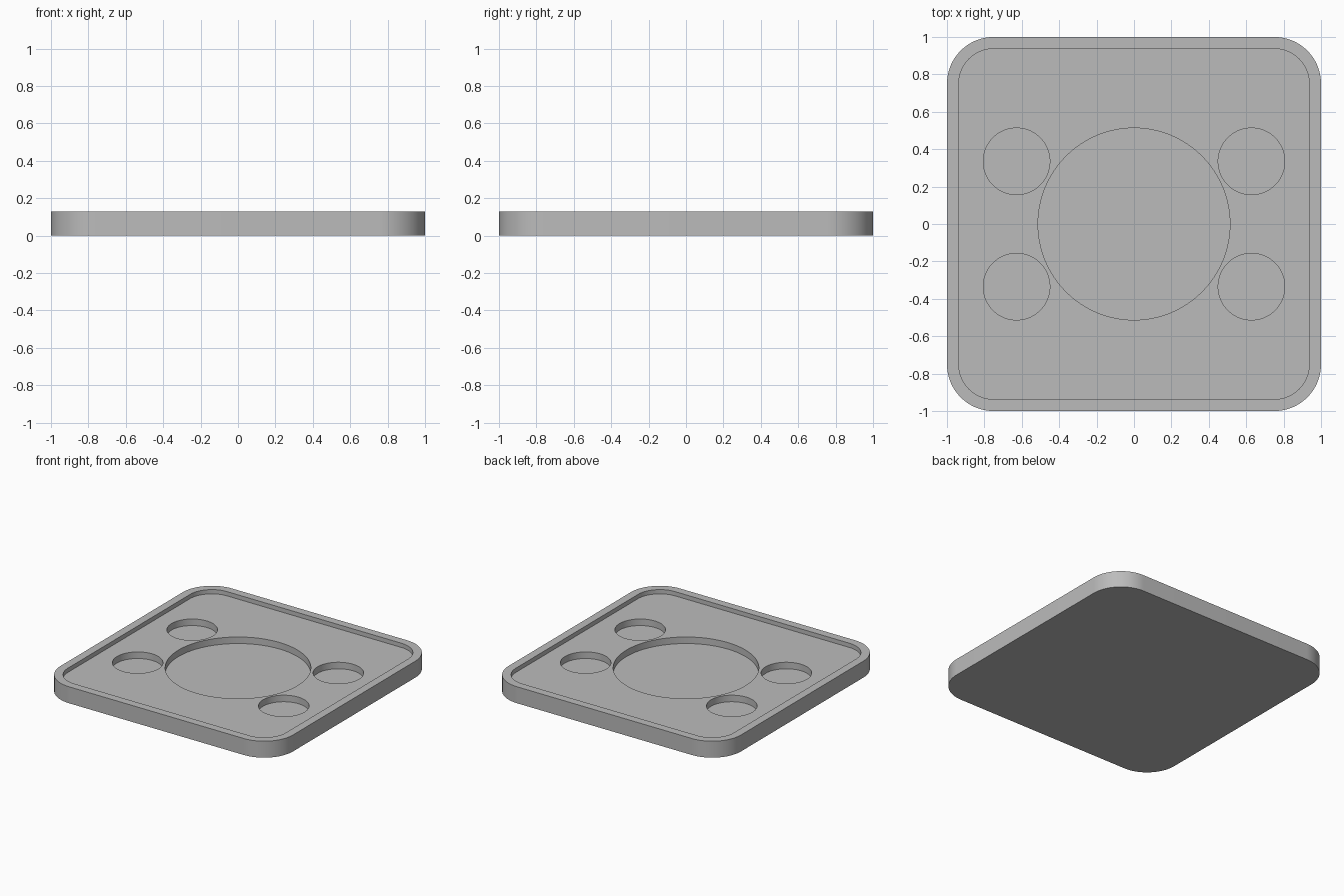
import bpy
import bmesh
from math import cos, sin, pi, radians

if "Cube" in bpy.data.objects:
    bpy.data.objects.remove(bpy.data.objects["Cube"], do_unlink=True)

HEIGHT = 0.128
RECESS_FLOOR = 0.095
POCKET_FLOOR = 0.044
CUT_TOP = 0.3

grey = bpy.data.materials.new("plain grey")
grey.use_nodes = True
colour = (0.5, 0.5, 0.5, 1)
grey.diffuse_color = colour
grey.node_tree.nodes["Principled BSDF"].inputs["Base Color"].default_value = colour


def rounded_prism(name, half, radius, z0, z1, centre=(0, 0), steps=24):
    """Upright prism with a rounded square outline; half == radius gives a cylinder."""
    inset = half - radius
    points = []
    for quarter, (sx, sy) in enumerate([(1, 1), (-1, 1), (-1, -1), (1, -1)]):
        # a full circle must not repeat the quarter end points
        count = steps + 1 if inset > 0 else steps
        for i in range(count):
            a = (quarter + i / steps) * pi / 2
            points.append((centre[0] + sx * inset + radius * cos(a),
                           centre[1] + sy * inset + radius * sin(a)))
    bm = bmesh.new()
    base = bm.faces.new([bm.verts.new((x, y, z0)) for x, y in points])
    top = bmesh.ops.extrude_face_region(bm, geom=[base], use_keep_orig=True)["geom"]
    for v in top:
        if isinstance(v, bmesh.types.BMVert):
            v.co.z = z1
    bmesh.ops.recalc_face_normals(bm, faces=bm.faces)
    mesh = bpy.data.meshes.new(name)
    bm.to_mesh(mesh)
    bm.free()
    mesh.materials.append(grey)
    obj = bpy.data.objects.new(name, mesh)
    bpy.context.collection.objects.link(obj)
    return obj


# Slab with rounded corners
tray = rounded_prism("tray", 1.0, 0.25, 0, HEIGHT)

# Shallow recess inside the rim, a large middle pocket and four small pockets
cutters = [
    rounded_prism("recess_cutter", 0.937, 0.187, RECESS_FLOOR, CUT_TOP),
    rounded_prism("middle_pocket_cutter", 0.513, 0.513, POCKET_FLOOR, CUT_TOP),
]
for side, sx in (("left", 1), ("right", -1)):
    for end, sy in (("back", 1), ("front", -1)):
        cutters.append(rounded_prism(f"{end}_{side}_pocket_cutter", 0.178, 0.178,
                                     POCKET_FLOOR, CUT_TOP, (sx * 0.628, sy * 0.335)))

# Cut the shapes out of the slab, then discard the cutters
bpy.context.view_layer.objects.active = tray
tray.select_set(True)
for cutter in cutters:
    cutter.hide_render = True
    mod = tray.modifiers.new(cutter.name, "BOOLEAN")
    mod.operation = "DIFFERENCE"
    mod.solver = "EXACT"
    mod.object = cutter
    bpy.ops.object.modifier_apply(modifier=mod.name)
    bpy.data.objects.remove(cutter, do_unlink=True)

bpy.ops.object.shade_smooth_by_angle(angle=radians(30))
